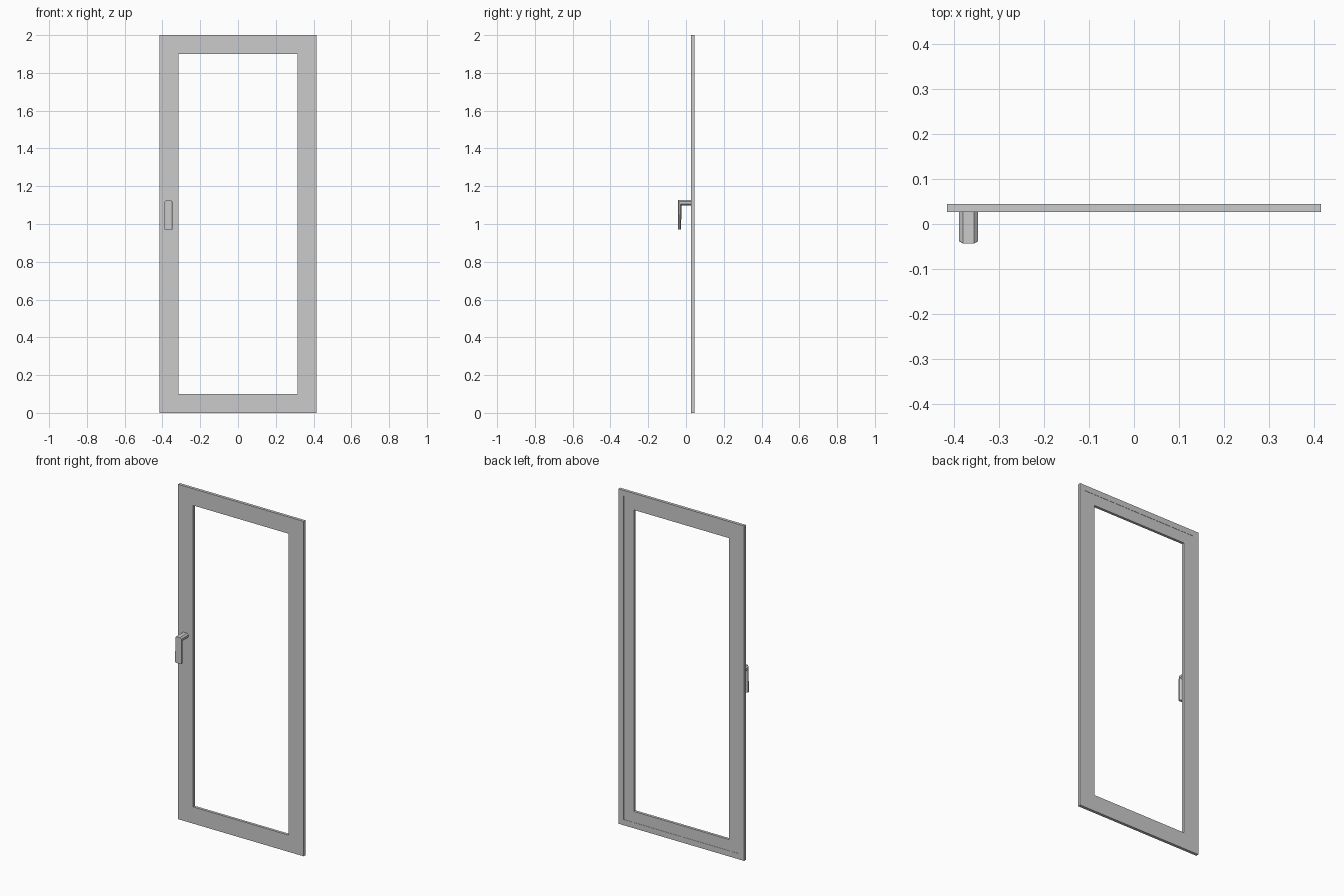
import bpy, bmesh

if "Cube" in bpy.data.objects:
    bpy.data.objects.remove(bpy.data.objects["Cube"])

W, H = 0.415, 2.0          # half width and height of the door leaf


def loft(name, rings, close=False):
    """Skin a list of equal-length point rings; cap the ends or close the loop."""
    bm = bmesh.new()
    vr = [[bm.verts.new(p) for p in ring] for ring in rings]
    n = len(vr[0])
    pairs = list(zip(vr, vr[1:])) + ([(vr[-1], vr[0])] if close else [])
    for a, b in pairs:
        for i in range(n):
            j = (i + 1) % n
            bm.faces.new((a[i], a[j], b[j], b[i]))
    if not close:
        bm.faces.new(vr[0])
        bm.faces.new(vr[-1])
    bmesh.ops.recalc_face_normals(bm, faces=bm.faces)
    me = bpy.data.meshes.new(name)
    bm.to_mesh(me)
    bm.free()
    ob = bpy.data.objects.new(name, me)
    bpy.context.collection.objects.link(ob)
    return ob


def rect(inset, y):
    x = W - inset
    return [(-x, y, inset), (x, y, inset), (x, y, H - inset), (-x, y, H - inset)]


# door frame: cross-section (inset, y) carried round the rectangle,
# with a shallow step on the back
profile = [(0, 0.027), (0.1, 0.027), (0.1, 0.043), (0.034, 0.043),
           (0.034, 0.0445), (0, 0.0445)]
loft("door_frame", [rect(*p) for p in profile], close=True)

# lever handle: chamfered section swept through a mitred right angle
section = [(-0.012, 1), (0.012, 1), (0.021, 0.4), (0.021, -0.4),
           (0.012, -1), (-0.012, -1), (-0.021, -0.4), (-0.021, 0.4)]


def handle_ring(outer, inner, cx=-0.367):
    ring = []
    for x, t in section:
        f = (1 - t) / 2
        ring.append((cx + x, outer[0] + (inner[0] - outer[0]) * f,
                     outer[1] + (inner[1] - outer[1]) * f))
    return ring


loft("handle", [
    handle_ring((0.027, 1.127), (0.027, 1.098)),
    handle_ring((-0.0435, 1.127), (-0.024, 1.098)),
    handle_ring((-0.0435, 0.97), (-0.026, 0.97)),
])
